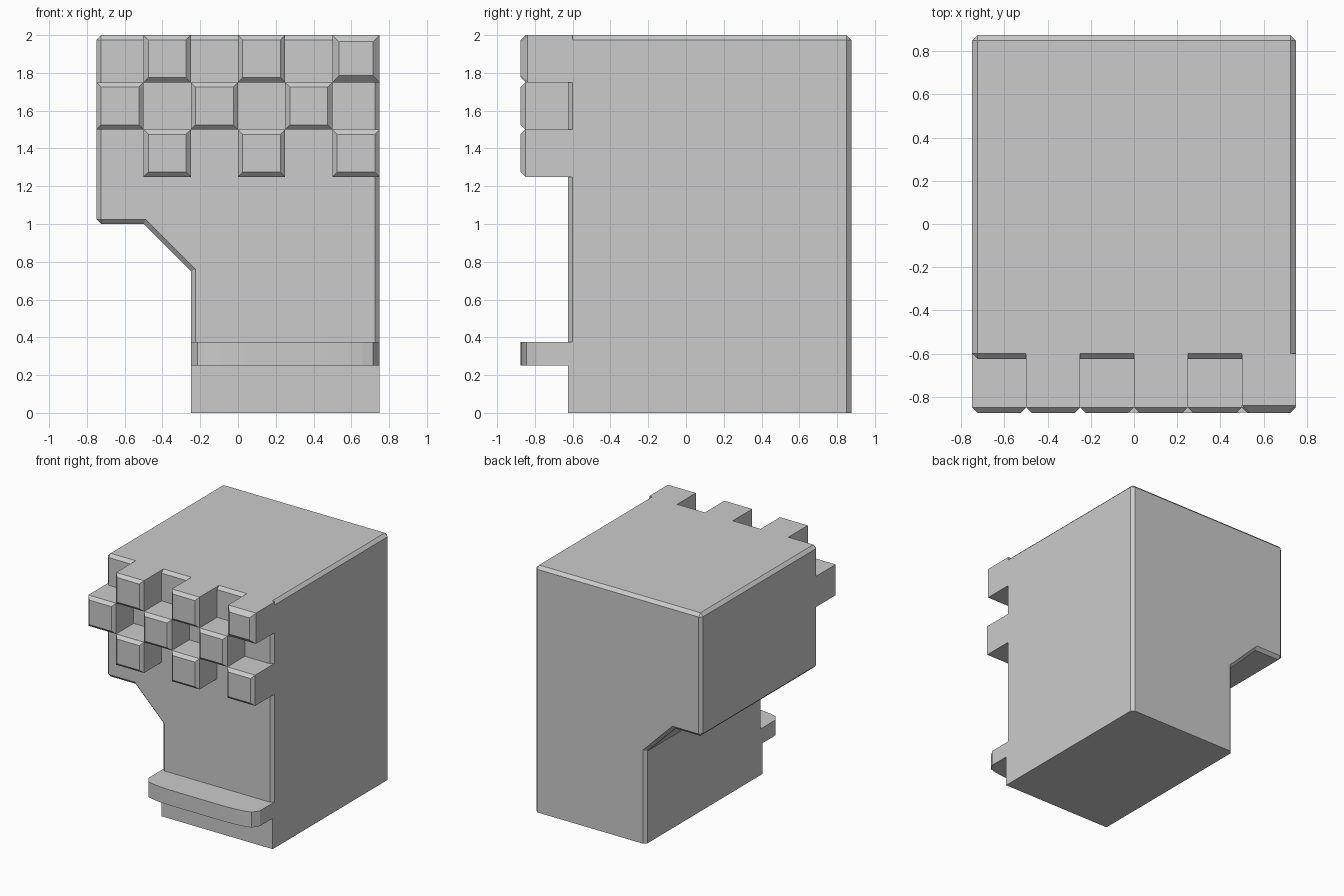
import bpy, bmesh

if "Cube" in bpy.data.objects:
    bpy.data.objects.remove(bpy.data.objects["Cube"])

CH = 0.025                      # chamfer width
FRONT, BACK, TIP = -0.625, 0.875, -0.875


def finish(bm, name):
    bmesh.ops.recalc_face_normals(bm, faces=bm.faces)
    me = bpy.data.meshes.new(name)
    bm.to_mesh(me)
    bm.free()
    ob = bpy.data.objects.new(name, me)
    bpy.context.collection.objects.link(ob)
    return ob


def prism(points, shift):
    """Polygon of 3D points swept along a shift vector."""
    bm = bmesh.new()
    face = bm.faces.new([bm.verts.new(p) for p in points])
    ext = bmesh.ops.extrude_face_region(bm, geom=[face], use_keep_orig=True)
    verts = [g for g in ext["geom"] if isinstance(g, bmesh.types.BMVert)]
    bmesh.ops.translate(bm, verts=verts, vec=shift)
    bmesh.ops.recalc_face_normals(bm, faces=bm.faces)
    return bm


def chamfer(bm, test, width):
    edges = [e for e in bm.edges if test(*[v.co for v in e.verts])]
    bmesh.ops.bevel(bm, geom=edges, offset=width, offset_type='OFFSET',
                    segments=1, profile=0.5, affect='EDGES')


# Main body: notched front outline, chamfered except at the base and inner corners
outline = [(-0.25, 0), (0.75, 0), (0.75, 2), (-0.75, 2),
           (-0.75, 1), (-0.5, 1), (-0.25, 0.75)]


def body_edge(a, b):
    if abs(a.y - b.y) > 0.1:                       # edges running front to back
        return a.z > 0.9 and abs(a.x) > 0.7
    return max(a.z, b.z) > 0.01                    # front and back outline


bm = prism([(x, FRONT, z) for x, z in outline], (0, BACK - FRONT, 0))
chamfer(bm, body_edge, CH)
finish(bm, "body")

# Square lower front corners, below the top of the ledge
for name, x, s in (("left", -0.25, 1), ("right", 0.75, -1)):
    tri = [(x, FRONT, 0), (x + s * CH, FRONT, 0), (x, FRONT + CH, 0)]
    finish(prism(tri, (0, 0, 0.375)), "lower_corner_" + name)

# Checkerboard of protruding blocks with chamfered front rims
for row in range(3):
    for col in range(3):
        x = -0.75 + 0.5 * col + (0.25 if row != 1 else 0)
        z = 1.75 - 0.25 * row
        rim = 0.035 if (row, col) == (0, 2) else CH
        square = [(x, TIP, z), (x + 0.25, TIP, z),
                  (x + 0.25, TIP, z + 0.25), (x, TIP, z + 0.25)]
        bm = prism(square, (0, FRONT + CH - TIP, 0))
        chamfer(bm, lambda a, b: a.y < -0.8 and b.y < -0.8, rim)
        finish(bm, f"block_{row}_{col}")

# Ledge with a gently bowed front edge, mirrored about x = 0.25
half = [(0.5, FRONT), (0.5, -0.79), (0.465, -0.845),
        (0.41, -0.86), (0.34, -0.87), (0.22, -0.875)]
plan = [(0.25 + x, y) for x, y in half] + [(0.25 - x, y) for x, y in reversed(half)]
finish(prism([(x, y, 0.25) for x, y in plan], (0, 0, 0.125)), "ledge")
